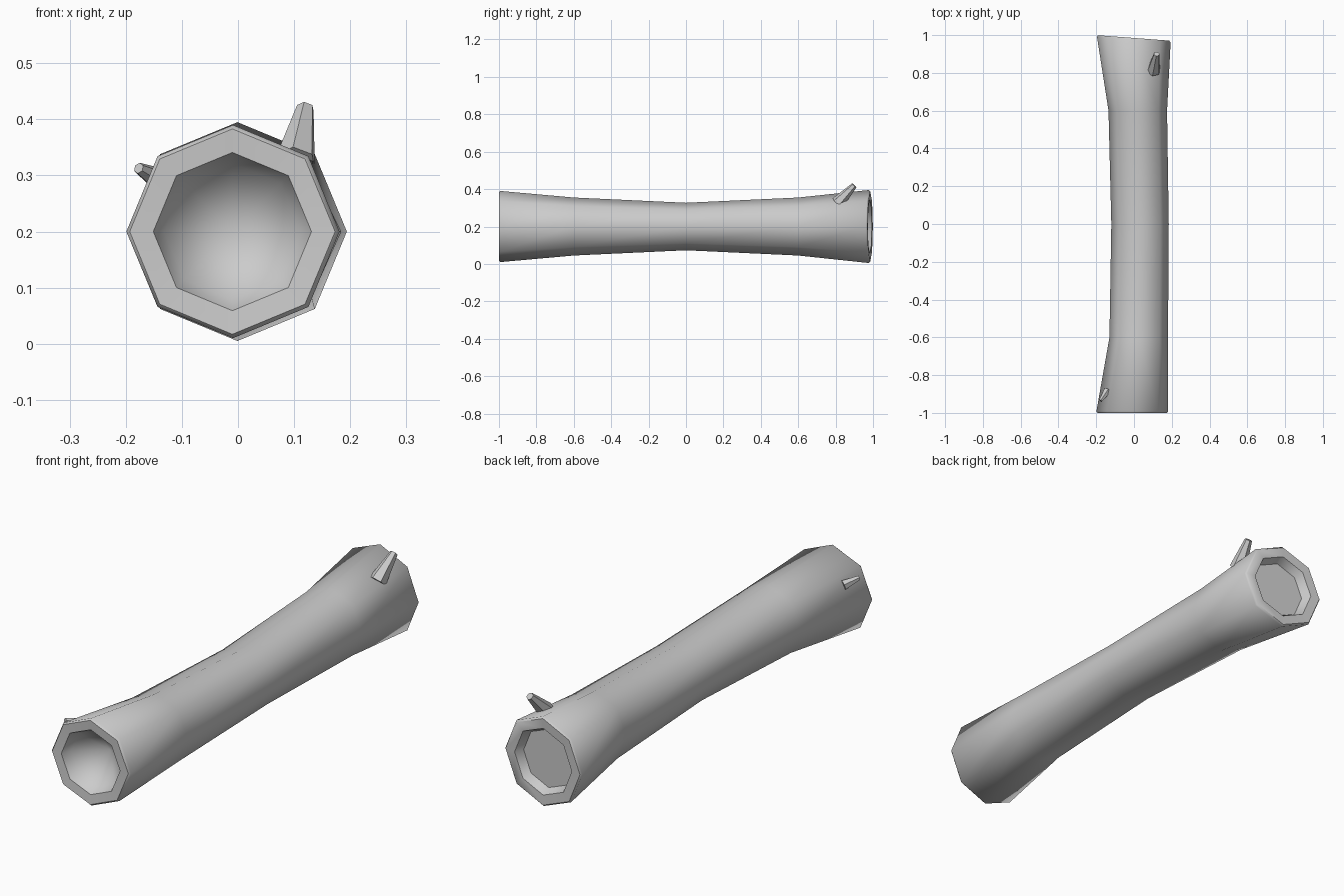
import bpy, bmesh, math
from mathutils import Vector

cube = bpy.data.objects.get("Cube")
if cube:
    bpy.data.objects.remove(cube, do_unlink=True)

SIDES = 8
MID_Z = 0.2

grey = bpy.data.materials.new("bark_grey")
grey.use_nodes = True
colour = (0.6, 0.6, 0.6, 1)
grey.diffuse_color = colour
grey.node_tree.nodes["Principled BSDF"].inputs["Base Color"].default_value = colour


def finish(name, bm):
    """Turn a bmesh into a smooth shaded object."""
    bmesh.ops.recalc_face_normals(bm, faces=bm.faces)
    mesh = bpy.data.meshes.new(name)
    bm.to_mesh(mesh)
    bm.free()
    mesh.materials.append(grey)
    obj = bpy.data.objects.new(name, mesh)
    bpy.context.collection.objects.link(obj)
    bpy.ops.object.select_all(action='DESELECT')
    obj.select_set(True)
    bpy.context.view_layer.objects.active = obj
    bpy.ops.object.shade_smooth_by_angle(angle=math.radians(50))
    return obj


def ring(bm, y, cx, rx, rz, slant=0.0):
    """Octagonal cross-section; slant tips the ring back towards +x."""
    verts = []
    for i in range(SIDES):
        a = math.tau * i / SIDES
        x = cx + rx * math.cos(a)
        verts.append(bm.verts.new((x, y - slant * (x - cx), MID_Z + rz * math.sin(a))))
    return verts


def bridge(bm, a, b):
    for i in range(SIDES):
        j = (i + 1) % SIDES
        bm.faces.new((a[i], a[j], b[j], b[i]))


# Hollow log: front recess, rim, waisted trunk, slanted rim, back recess
SLANT = 0.075
stations = [
    (-0.955, -0.01, 0.122, 0.122, 0),
    (-0.997, -0.01, 0.141, 0.141, 0),
    (-1.0, -0.01, 0.183, 0.183, 0),
    (-0.992, -0.009, 0.19, 0.19, 0),
    (-0.6, 0.025, 0.155, 0.155, 0),
    (0.0, 0.032, 0.152, 0.127, 0),
    (0.6, 0.02, 0.155, 0.155, 0),
    (0.977, -0.001, 0.195, 0.195, SLANT),
    (0.985, -0.002, 0.188, 0.188, SLANT),
    (0.983, -0.002, 0.145, 0.145, SLANT),
    (0.945, -0.002, 0.127, 0.127, SLANT),
]
bm = bmesh.new()
rings = [ring(bm, *s) for s in stations]
for a, b in zip(rings, rings[1:]):
    bridge(bm, a, b)
bm.faces.new(rings[-1])
# Shallow hollow at the front
tip = bm.verts.new((-0.01, -0.86, MID_Z))
for i in range(SIDES):
    bm.faces.new((rings[0][i], rings[0][(i + 1) % SIDES], tip))
finish("log", bm)


# Broken branch stubs
def stub(name, base, end, r_base, r_end):
    base, end = Vector(base), Vector(end)
    axis = end - base
    bm = bmesh.new()
    bmesh.ops.create_cone(bm, cap_ends=True, segments=6, radius1=r_base,
                          radius2=r_end, depth=axis.length)
    turn = axis.to_track_quat('Z', 'Y').to_matrix().to_4x4()
    bmesh.ops.transform(bm, matrix=turn, verts=bm.verts)
    bmesh.ops.translate(bm, vec=(base + end) / 2, verts=bm.verts)
    finish(name, bm)


stub("back_branch_stub", (0.103, 0.81, 0.325), (0.12, 0.9, 0.42), 0.037, 0.016)
stub("front_branch_stub", (-0.14, -0.88, 0.292), (-0.177, -0.935, 0.313), 0.022, 0.01)
